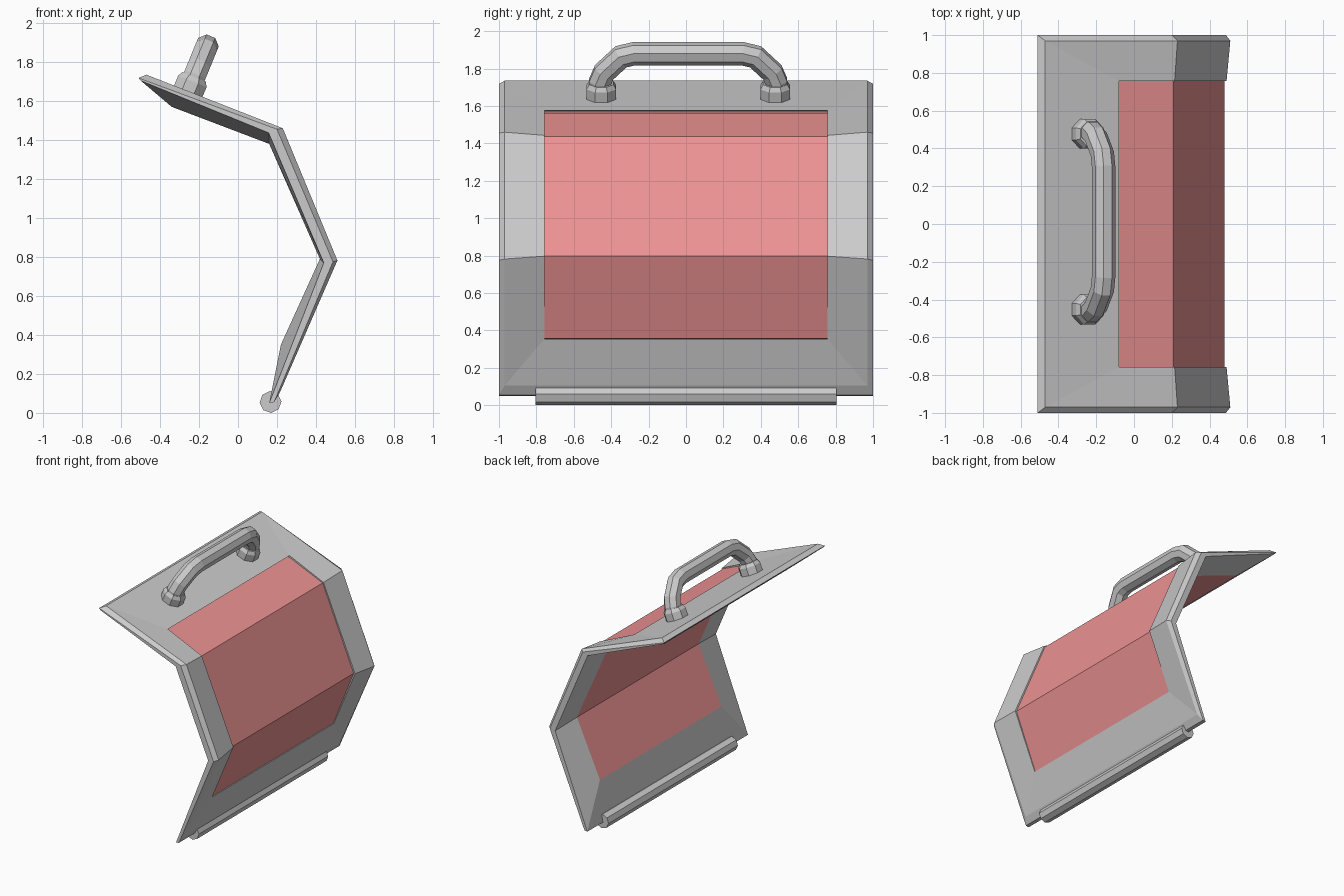
import bpy, bmesh, math
from mathutils import Vector

if "Cube" in bpy.data.objects:
    bpy.data.objects.remove(bpy.data.objects["Cube"])


def finish(name, bm, mat=None):
    bmesh.ops.recalc_face_normals(bm, faces=bm.faces[:])
    me = bpy.data.meshes.new(name)
    bm.to_mesh(me)
    bm.free()
    ob = bpy.data.objects.new(name, me)
    bpy.context.collection.objects.link(ob)
    if mat:
        me.materials.append(mat)
    return ob


def bridge(bm, a, b):
    n = len(a)
    for i in range(n):
        j = (i + 1) % n
        bm.faces.new((a[i], a[j], b[j], b[i]))


def tube(name, pts, radii, side, phase=0.0, sides=8):
    """Mitred tube along a planar path; side = normal of the path's plane."""
    bm = bmesh.new()
    rings = []
    for i, p in enumerate(pts):
        d1 = (p - pts[max(i - 1, 0)]).normalized()
        d2 = (pts[min(i + 1, len(pts) - 1)] - p).normalized()
        t = (d1 + d2).normalized()
        up = side.cross(t)
        k = 1 / max(t.dot(d2 if d2.length else d1), 0.5)
        rings.append([bm.verts.new(p + radii[i] * (math.cos(a) * side + k * math.sin(a) * up))
                      for a in (phase + 2 * math.pi * s / sides for s in range(sides))])
    for a, b in zip(rings, rings[1:]):
        bridge(bm, a, b)
    bm.faces.new(rings[0])
    bm.faces.new(rings[-1])
    return finish(name, bm)


# frame: closed cross-section rings running round the bent window
# each ring: half width in y, then (x, z) at top, upper bend, lower bend, bottom
WIN = 0.757
RINGS = [
    (WIN, [(-0.08, 1.575), (0.215, 1.443), (0.49, 0.797), (0.305, 0.355)]),   # window, outside
    (0.97, [(-0.47, 1.735), (0.23, 1.46), (0.51, 0.782), (0.215, 0.105)]),    # outer crease
    (1.0, [(-0.51, 1.718), (0.20, 1.455), (0.487, 0.775), (0.185, 0.055)]),   # rim
    (1.0, [(-0.50, 1.705), (0.157, 1.437), (0.44, 0.77), (0.16, 0.05)]),      # rim, inside
    (WIN, [(-0.34, 1.57), (0.16, 1.38), (0.42, 0.79), (0.22, 0.35)]),         # window, inside
]
bm = bmesh.new()
loops = []
for y, prof in RINGS:
    loops.append([bm.verts.new((x, y, z)) for x, z in prof]
                 + [bm.verts.new((x, -y, z)) for x, z in reversed(prof)])
for i, loop in enumerate(loops):
    bridge(bm, loop, loops[(i + 1) % len(loops)])
finish("shield_frame", bm)

# red bent window pane, slightly recessed on the outside
red = bpy.data.materials.new("red_glass")
red.diffuse_color = (0.85, 0.29, 0.29, 1)
red.use_nodes = True
red.node_tree.nodes["Principled BSDF"].inputs["Base Color"].default_value = red.diffuse_color
outer = [(-0.083, 1.562), (0.208, 1.437), (0.478, 0.797), (0.30, 0.357)]
section = outer + RINGS[-1][1][::-1]
bm = bmesh.new()
ends = [[bm.verts.new((x, y, z)) for x, z in section] for y in (-WIN, WIN)]
bridge(bm, *ends)
for e in ends:
    for i in range(3):
        bm.faces.new((e[i], e[i + 1], e[6 - i], e[7 - i]))
finish("window_pane", bm, red)

# hinge rod along the bottom edge
tube("hinge_rod", [Vector((0.167, -0.805, 0.056)), Vector((0.167, 0.805, 0.056))],
     [0.056, 0.056], Vector((1, 0, 0)), 0.05)

# handle standing square to the top plate
base = Vector((-0.255, 0.012, 1.65))
n = Vector((0.38, 0, 0.925)).normalized()
side = Vector((n.z, 0, -n.x))


def on_plate(y, h):
    return base + Vector((0, y, 0)) + n * h


half = [(0.472, 0.0), (0.472, 0.085), (0.45, 0.14), (0.36, 0.23), (0.29, 0.248)]
path = [on_plate(-y, h) for y, h in half] + [on_plate(y, h) for y, h in reversed(half)]
tube("handle", path, [0.062] * len(path), side, math.pi / 8)

# collars at the handle feet
for label, s in (("left", -1), ("right", 1)):
    tube("handle_collar_" + label,
         [on_plate(s * 0.465, h) for h in (-0.02, 0.055, 0.08)],
         [0.085, 0.085, 0.07], side, math.pi / 8)
